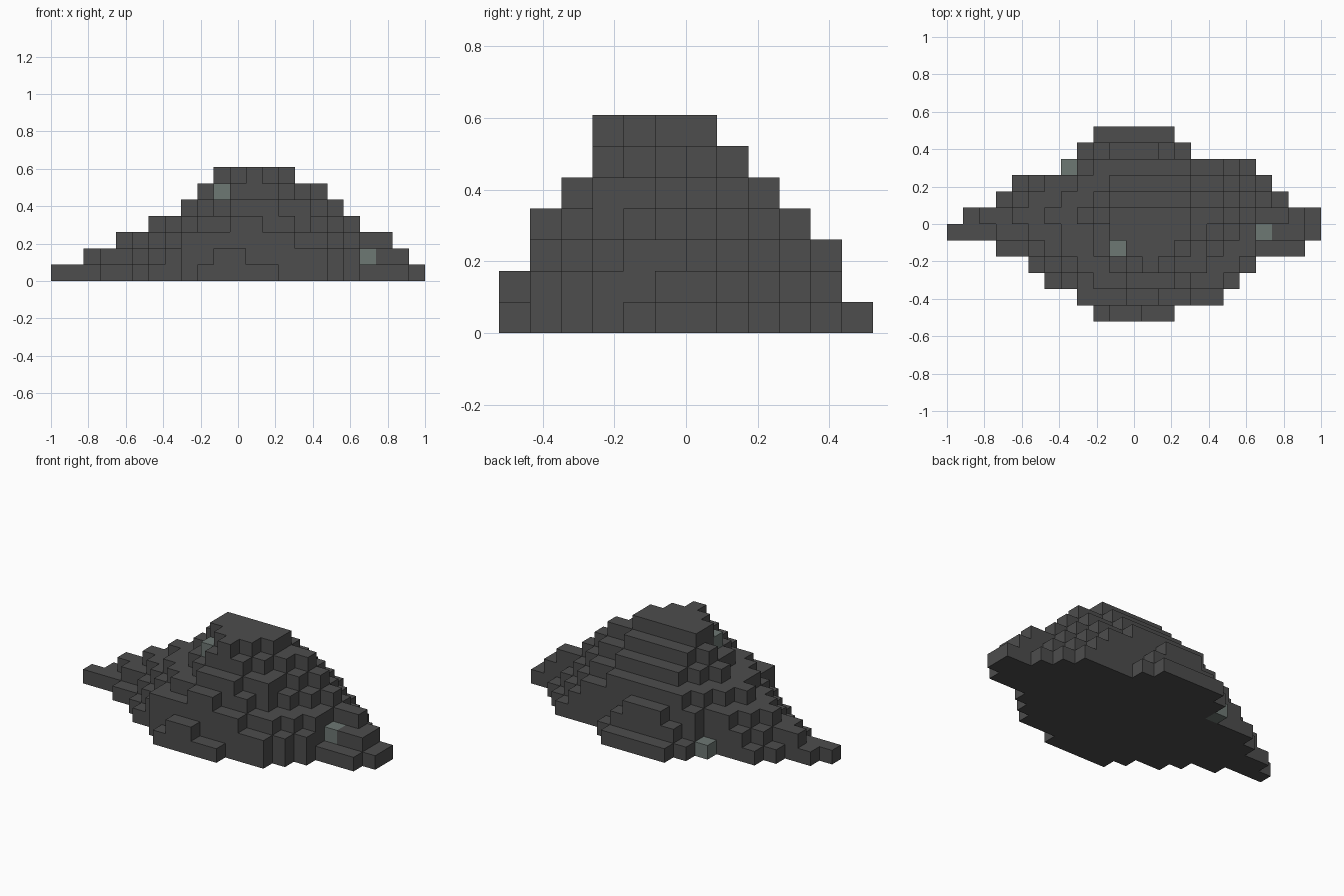
import bpy, bmesh, math
from mathutils import Vector

cube = bpy.data.objects.get("Cube")
if cube:
    bpy.data.objects.remove(cube, do_unlink=True)

CELL = 2 / 23
ORIGIN = Vector((-1, -6 * CELL, 0))


def material(name, colour):
    m = bpy.data.materials.new(name)
    m.use_nodes = True
    m.diffuse_color = colour
    bsdf = m.node_tree.nodes["Principled BSDF"]
    bsdf.inputs["Base Color"].default_value = colour
    bsdf.inputs["Roughness"].default_value = 0.9
    return m


dark = material("dark stone", (0.074, 0.074, 0.074, 1))
pale = material("pale stone", (0.155, 0.188, 0.174, 1))

# Each layer: first occupied row (front to back), then column span per row
LAYERS = [
    (0, [(9, 13), (8, 16), (6, 17), (5, 18), (3, 21), (0, 22),
         (1, 22), (3, 20), (4, 19), (7, 18), (8, 14), (9, 13)]),
    (0, [(10, 11), (8, 16), (7, 17), (6, 18), (5, 18), (3, 21),
         (2, 21), (4, 19), (5, 18), (8, 17), (9, 13)]),
    (1, [(8, 14), (8, 16), (7, 17), (6, 18), (5, 18),
         (4, 20), (5, 18), (6, 17), (8, 16), (10, 12)]),
    (1, [(11, 12), (9, 14), (8, 15), (7, 16), (7, 17),
         (6, 18), (7, 17), (8, 16), (9, 14)]),
    (2, [(11, 13), (10, 15), (9, 15), (9, 16), (8, 17), (9, 16), (10, 14)]),
    (3, [(11, 13), (10, 14), (10, 15), (9, 16), (10, 14)]),
    (3, [(12, 12), (11, 13), (10, 14), (10, 14)]),
]
PALE_CELLS = {(10, 4, 5), (19, 5, 1), (7, 9, 0)}

filled = {(i, row + n, k)
          for k, (row, spans) in enumerate(LAYERS)
          for n, (a, b) in enumerate(spans)
          for i in range(a, b + 1)}


def shell(name, cells, mat):
    """Outer faces of a group of blocks, merged into large flat faces."""
    bm = bmesh.new()
    for c in cells:
        centre = Vector(c) + Vector((0.5, 0.5, 0.5))
        for axis in range(3):
            for sign in (-1, 1):
                n = Vector((0, 0, 0))
                n[axis] = sign
                if tuple(int(c[a] + n[a]) for a in range(3)) in filled:
                    continue
                u = Vector((0, 0, 0))
                u[(axis + 1) % 3] = 0.5
                v = n.cross(u)
                corners = [centre + n * 0.5 + d for d in (-u - v, u - v, u + v, v - u)]
                bm.faces.new([bm.verts.new(ORIGIN + p * CELL) for p in corners])
    bmesh.ops.remove_doubles(bm, verts=bm.verts[:], dist=1e-4)
    bmesh.ops.dissolve_limit(bm, angle_limit=math.radians(1),
                             verts=bm.verts[:], edges=bm.edges[:])
    mesh = bpy.data.meshes.new(name)
    bm.to_mesh(mesh)
    bm.free()
    mesh.materials.append(mat)
    ob = bpy.data.objects.new(name, mesh)
    bpy.context.collection.objects.link(ob)
    return ob


# Stepped mound and the few lighter blocks set in it
shell("stone_mound", filled - PALE_CELLS, dark)
for n, cell in enumerate(sorted(PALE_CELLS), 1):
    shell(f"pale_block_{n}", {cell}, pale)
